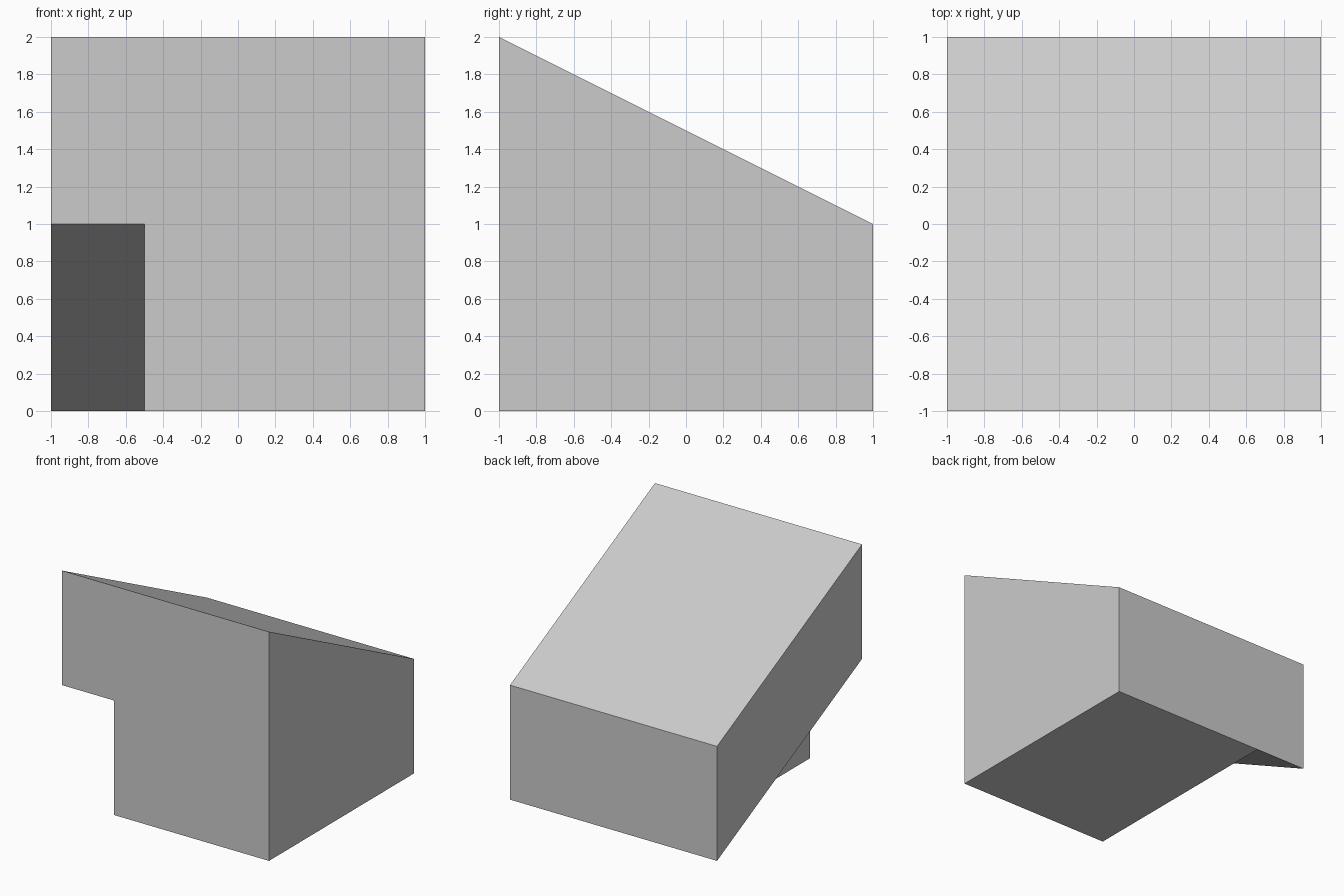
import bpy, bmesh

if "Cube" in bpy.data.objects:
    bpy.data.objects.remove(bpy.data.objects["Cube"])

bm = bmesh.new()

# Side profile (y, z), split by the sloped underside line
profile = [(-1, 0), (1, 0), (1, 1), (-1, 2), (-1, 1)]
v = [bm.verts.new((1, y, z)) for y, z in profile]
lower = bm.faces.new((v[0], v[1], v[4]))
upper = bm.faces.new((v[1], v[2], v[3], v[4]))


def extrude_x(faces, distance):
    """Extrude faces along x and return the new end faces."""
    geom = bmesh.ops.extrude_face_region(bm, geom=faces)["geom"]
    verts = [g for g in geom if isinstance(g, bmesh.types.BMVert)]
    bmesh.ops.translate(bm, verts=verts, vec=(distance, 0, 0))
    return [g for g in geom if isinstance(g, bmesh.types.BMFace)]


# Full-height body, then the overhanging sloped slab on the left
ends = extrude_x([lower, upper], -1.5)
slab_end = max(ends, key=lambda f: f.calc_center_median().z)
extrude_x([slab_end], -0.5)

# Merge coplanar faces and fix the normals
bmesh.ops.dissolve_limit(bm, angle_limit=0.01, verts=bm.verts[:], edges=bm.edges[:])
bmesh.ops.recalc_face_normals(bm, faces=bm.faces[:])

mesh = bpy.data.meshes.new("sloped_block")
bm.to_mesh(mesh)
bm.free()
bpy.context.collection.objects.link(bpy.data.objects.new("sloped_block", mesh))
